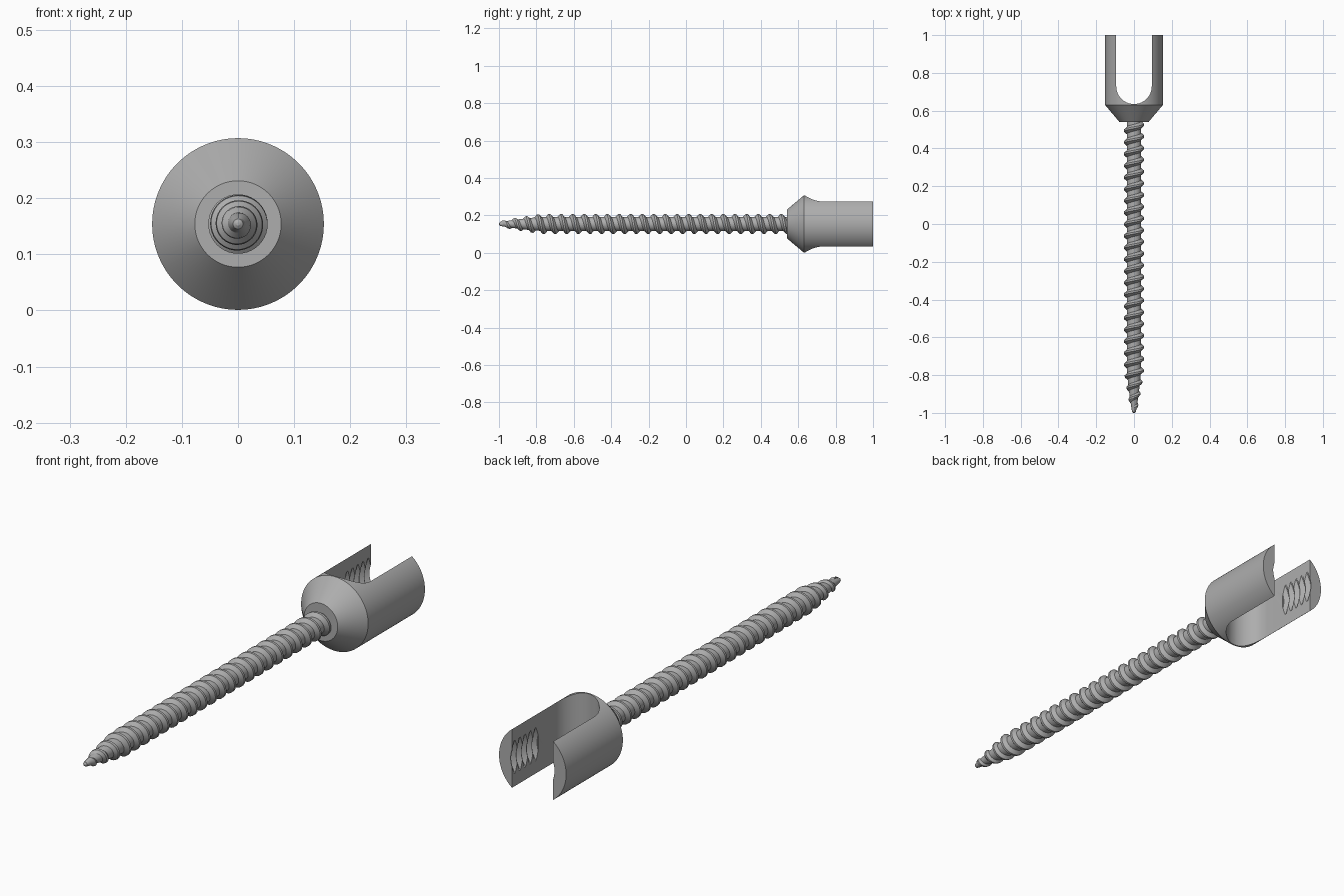
import bpy, bmesh, math
from mathutils import Vector

AXIS_Z = 0.154      # height of the screw axis
TIP, NECK = -1.0, 0.54

cube = bpy.data.objects.get("Cube")
if cube:
    bpy.data.objects.remove(cube, do_unlink=True)

steel = bpy.data.materials.new("grey_steel")
steel.use_nodes = True
grey = (0.42, 0.42, 0.42, 1)
steel.diffuse_color = grey
steel.node_tree.nodes["Principled BSDF"].inputs["Base Color"].default_value = grey


def finish(name, bm):
    """Turn a bmesh into a named object with the steel material."""
    bmesh.ops.remove_doubles(bm, verts=bm.verts, dist=1e-5)
    bmesh.ops.recalc_face_normals(bm, faces=bm.faces)
    mesh = bpy.data.meshes.new(name)
    bm.to_mesh(mesh)
    bm.free()
    mesh.materials.append(steel)
    obj = bpy.data.objects.new(name, mesh)
    bpy.context.collection.objects.link(obj)
    return obj


def select(obj):
    bpy.ops.object.select_all(action='DESELECT')
    obj.select_set(True)
    bpy.context.view_layer.objects.active = obj


def smooth(obj):
    select(obj)
    bpy.ops.object.shade_smooth_by_angle(angle=math.radians(30))


def point(radius, angle, y):
    return Vector((radius * math.sin(angle), y, AXIS_Z + radius * math.cos(angle)))


def lathe(name, profile, sides=96):
    """Revolve (radius, y) points about the screw axis and cap the ends."""
    bm = bmesh.new()
    rings = [[bm.verts.new(point(r, math.tau * i / sides, y)) for i in range(sides)]
             for r, y in profile]
    for a, b in zip(rings, rings[1:]):
        for i in range(sides):
            j = (i + 1) % sides
            bm.faces.new((a[i], a[j], b[j], b[i]))
    bm.faces.new(rings[0])
    bm.faces.new(rings[-1])
    return finish(name, bm)


def cut(obj, cutter):
    mod = obj.modifiers.new("cut", 'BOOLEAN')
    mod.operation = 'DIFFERENCE'
    mod.solver = 'EXACT'
    mod.object = cutter
    select(obj)
    bpy.ops.object.modifier_apply(modifier=mod.name)
    bpy.data.objects.remove(cutter, do_unlink=True)


# Tulip head: cone and cylinder
head = lathe("tulip_head", [(0.077, NECK), (0.153, 0.63), (0.153, 1.0)])

# U-shaped rod slot through the head
SLOT = 0.094
bm = bmesh.new()
outline = [(SLOT, 1.1), (-SLOT, 1.1)]
for i in range(33):
    a = math.pi * (1 + i / 32)
    outline.append((SLOT * math.cos(a), 0.635 + SLOT + SLOT * math.sin(a)))
base = bm.faces.new([bm.verts.new((x, y, -0.1)) for x, y in outline])
top = bmesh.ops.extrude_face_region(bm, geom=[base])["geom"]
bmesh.ops.translate(bm, vec=(0, 0, 0.6),
                    verts=[v for v in top if isinstance(v, bmesh.types.BMVert)])
cut(head, finish("slot_cutter", bm))

# Threaded bore for the set screw, grooving the inner arm walls
MINOR, MAJOR, STEP = 0.099, 0.116, 0.034
bore = [(MINOR, 0.828)]
for i in range(5):
    y = 0.83 + i * STEP
    bore += [(MINOR, y), (MAJOR, y + 0.4 * STEP),
             (MAJOR, y + 0.6 * STEP), (MINOR, y + 0.95 * STEP)]
bore.append((MAJOR, 1.02))
cut(head, lathe("bore_cutter", bore))
smooth(head)

# Shank core with a rounded, tapering tip
CORE, CREST = 0.038, 0.053
core = lathe("shank_core", [(0.003, TIP), (0.009, -0.996), (0.012, -0.985),
                            (0.022, -0.92), (0.032, -0.84), (CORE, -0.76),
                            (CORE, NECK + 0.02)], 48)
smooth(core)


def core_radius(y):
    t = min(1, max(0, (y - TIP) / 0.24))
    return 0.009 + (CORE - 0.009) * t ** 0.85


def crest_radius(y):
    t = min(1, max(0, (y - TIP) / 0.22))
    return 0.012 + (CREST - 0.012) * t ** 0.8


# Right-handed helical thread ridge
PITCH, STEPS = 0.062, 40
bm = bmesh.new()
rows = []
start, stop = TIP + 0.022, NECK
for i in range(int((stop - start) / PITCH * STEPS) + 1):
    y = start + PITCH * i / STEPS
    angle = math.tau * i / STEPS
    row = []
    for offset, outer in ((-0.02, False), (-0.005, True), (0.005, True), (0.02, False)):
        yy = y + offset
        r = crest_radius(yy) if outer else core_radius(yy) - 0.002
        row.append(bm.verts.new(point(r, angle, yy)))
    rows.append(row)
for a, b in zip(rows, rows[1:]):
    for k in range(4):
        n = (k + 1) % 4
        bm.faces.new((a[k], a[n], b[n], b[k]))
bm.faces.new(rows[0])
bm.faces.new(rows[-1])
smooth(finish("shank_thread", bm))
